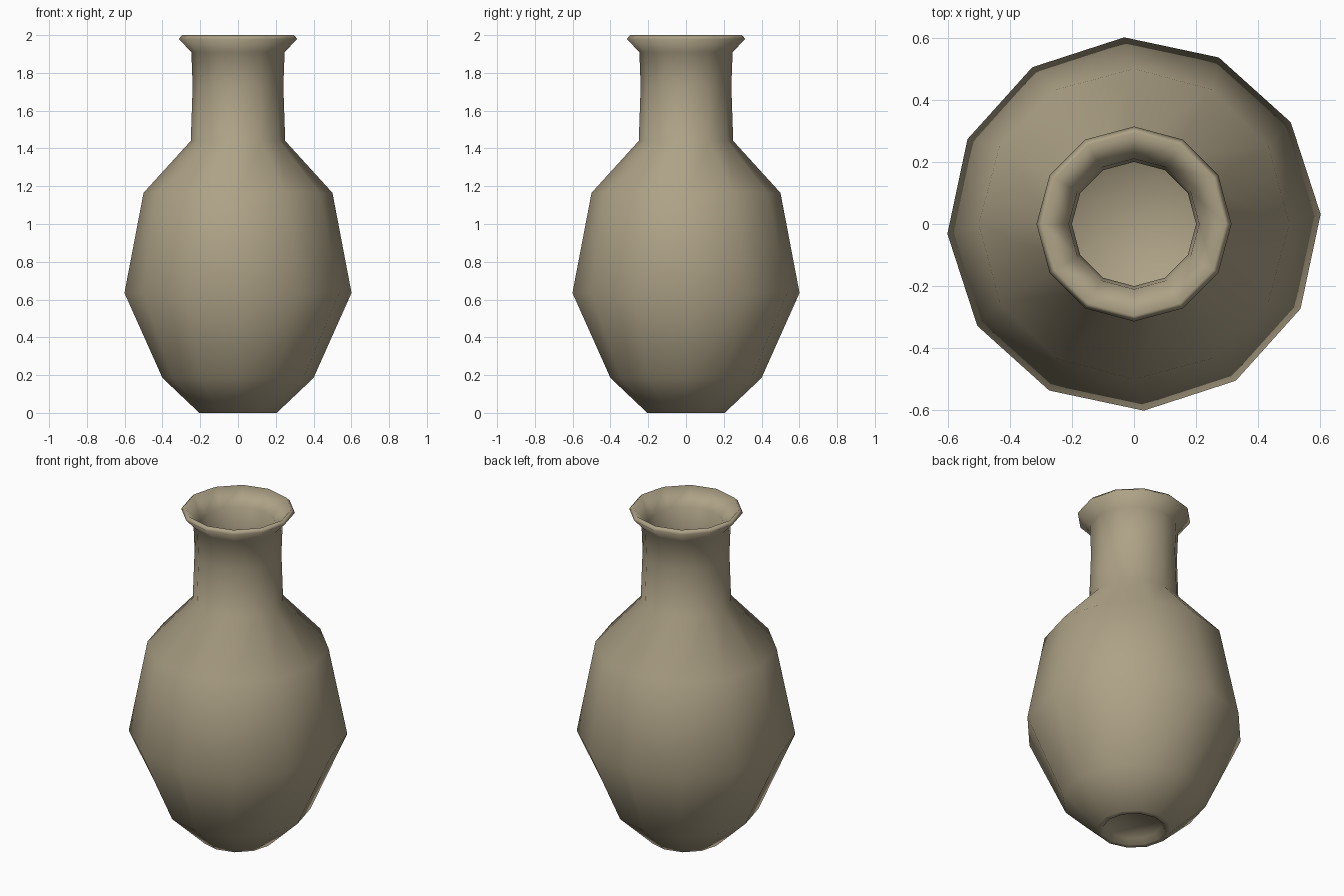
import bpy, bmesh
from math import cos, sin, pi, radians

if "Cube" in bpy.data.objects:
    bpy.data.objects.remove(bpy.data.objects["Cube"])

SIDES = 12

# Closed wall section: (radius, height, twist in degrees), from under the foot,
# up the outside, over the lip and down the inside
profile = [
    (0.155, 0.03, 0), (0.175, 0.0, 0), (0.205, 0.0, 0),          # recessed foot
    (0.40, 0.185, 0), (0.602, 0.635, 3), (0.50, 1.165, 0),       # belly, shoulder
    (0.25, 1.44, 0), (0.24, 1.73, 0), (0.247, 1.91, 0),          # neck
    (0.314, 1.98, 0), (0.295, 2.0, 0),                           # flared lip
    (0.21, 1.905, 0), (0.20, 1.73, 0), (0.212, 1.45, 0),         # inside of neck
    (0.465, 1.14, 0), (0.56, 0.635, 3), (0.37, 0.21, 0),         # inside of belly
    (0.17, 0.05, 0),                                             # inner floor
]

bm = bmesh.new()
rings = []
for r, z, twist in profile:
    angles = [2 * pi * i / SIDES + radians(twist) for i in range(SIDES)]
    rings.append([bm.verts.new((r * cos(a), r * sin(a), z)) for a in angles])

# Walls between neighbouring rings
for low, high in zip(rings, rings[1:]):
    for i in range(SIDES):
        j = (i + 1) % SIDES
        bm.faces.new((low[i], low[j], high[j], high[i]))

# Underside and inner floor
bm.faces.new(rings[0][::-1])
bm.faces.new(rings[-1])
bmesh.ops.recalc_face_normals(bm, faces=bm.faces)
for face in bm.faces:
    face.smooth = True

mesh = bpy.data.meshes.new("vase")
bm.to_mesh(mesh)
bm.free()
vase = bpy.data.objects.new("vase", mesh)
bpy.context.collection.objects.link(vase)

# Tan clay
clay = bpy.data.materials.new("tan_clay")
clay.diffuse_color = (0.42, 0.36, 0.24, 1)
clay.use_nodes = True
clay.node_tree.nodes["Principled BSDF"].inputs["Base Color"].default_value = clay.diffuse_color
mesh.materials.append(clay)
